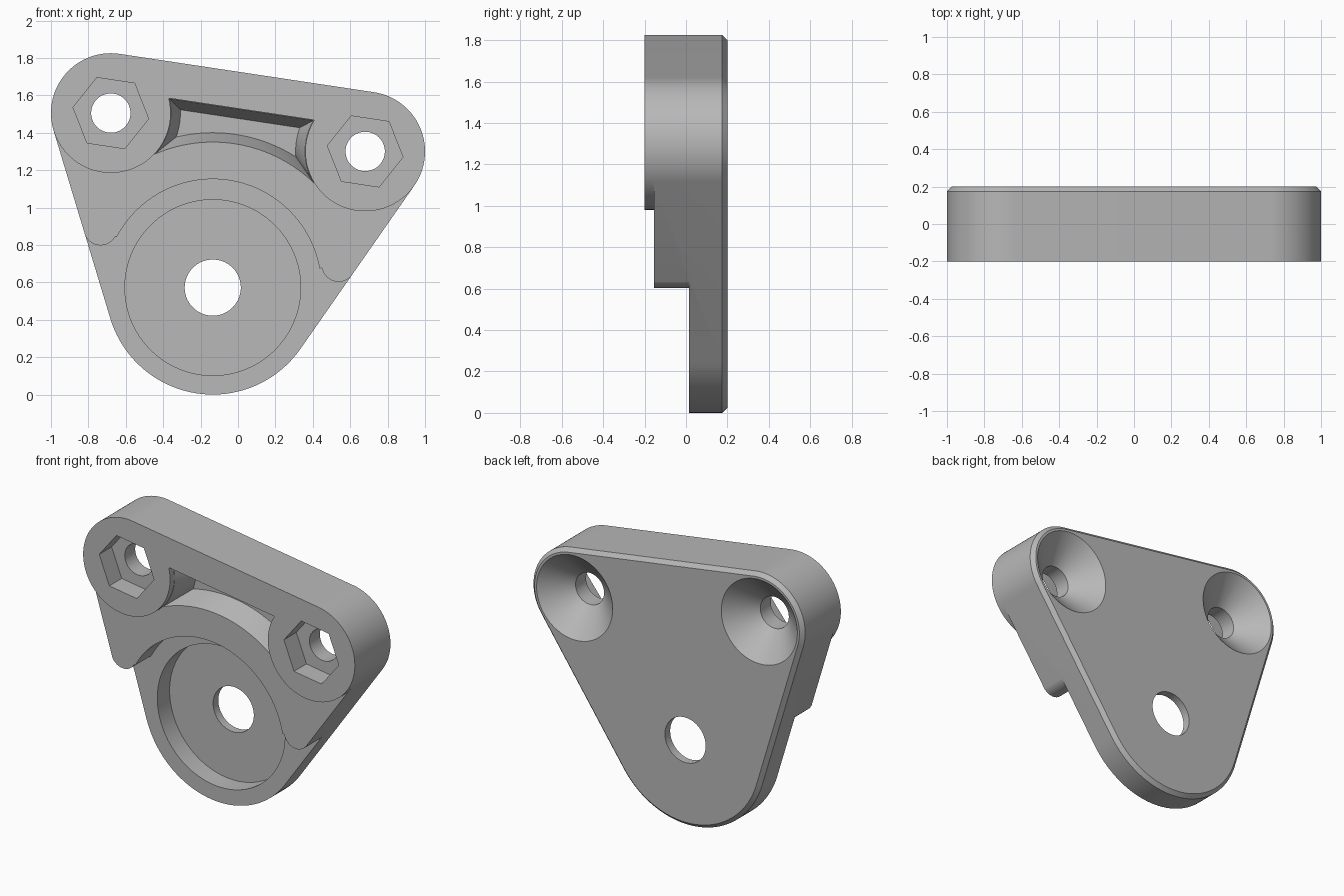
import bpy, bmesh
from math import sin, cos, asin, acos, atan2, radians, degrees, hypot

if "Cube" in bpy.data.objects:
    bpy.data.objects.remove(bpy.data.objects["Cube"])

# Main centres (x, z) and radii of the three corners
LEFT, RIGHT, HUB = (-0.68, 1.505), (0.68, 1.30), (-0.135, 0.572)
EAR_R, HUB_R, ARC_R, TIP_R = 0.32, 0.572, 0.58, 0.09
TILT = degrees(atan2(RIGHT[1] - LEFT[1], RIGHT[0] - LEFT[0]))
FRONT, BACK, STEP, PLATE = -0.2, 0.2, -0.155, 0.015


def arc(c, r, a0, a1, n=40):
    return [(c[0] + r * cos(radians(a0 + (a1 - a0) * i / n)),
             c[1] + r * sin(radians(a0 + (a1 - a0) * i / n))) for i in range(n + 1)]


def circle(c, r, n=72, turn=0):
    return arc(c, r, turn, turn + 360, n)[:-1]


def angle(p, q):
    return degrees(atan2(q[1] - p[1], q[0] - p[0]))


def tangent(c, side):
    """Direction of the outer tangent normal shared by an ear and the hub."""
    d = hypot(HUB[0] - c[0], HUB[1] - c[1])
    return (angle(c, HUB) + side * degrees(acos((EAR_R - HUB_R) / d))) % 360


def loft(name, rings):
    """Closed solid through equal-sized outlines, each given with its depth y."""
    bm = bmesh.new()
    loops = [[bm.verts.new((x, y, z)) for x, z in pts] for pts, y in rings]
    n = len(loops[0])
    for a, b in zip(loops, loops[1:]):
        for i in range(n):
            j = (i + 1) % n
            bm.faces.new((a[i], a[j], b[j], b[i]))
    bm.faces.new(loops[0])
    bm.faces.new(loops[-1])
    bmesh.ops.recalc_face_normals(bm, faces=bm.faces)
    mesh = bpy.data.meshes.new(name)
    bm.to_mesh(mesh)
    bm.free()
    obj = bpy.data.objects.new(name, mesh)
    bpy.context.collection.objects.link(obj)
    return obj


TAN_L, TAN_R = tangent(LEFT, -1), tangent(RIGHT, 1)


# Rounded triangular body with a chamfered back edge
def outline(inset):
    return (arc(LEFT, EAR_R - inset, 90 + TILT, TAN_L)
            + arc(HUB, HUB_R - inset, TAN_L, TAN_R)
            + arc(RIGHT, EAR_R - inset, TAN_R, 450 + TILT))


body = loft("bracket_body", [(outline(0), FRONT), (outline(0), BACK - 0.025),
                             (outline(0.025), BACK)])


def close_below(path):
    """Extend a left-to-right path outwards and down into a cutting outline."""
    return [(-1.6, path[0][1])] + path + [(1.6, path[-1][1]), (1.6, -0.5), (-1.6, -0.5)]


cutters = []

# Lower step: leaves the thin plate around the hub, with rounded tips
tip_l, tip_r = (-0.735, 0.888), (0.538, 0.693)
to_l, to_r = angle(tip_l, HUB), angle(tip_r, HUB) % 360
step = close_below(arc(tip_l, TIP_R, TAN_L, to_l + 360, 16)
                   + arc(HUB, ARC_R, to_l + 180, to_r - 180, 64)
                   + arc(tip_r, TIP_R, to_r, TAN_R, 16))
cutters.append(loft("lower_step_cutter", [(step, -0.4), (step, PLATE)]))

# Shallow step: leaves the two round bosses and the top beam proud
rise = degrees(asin(0.125 / EAR_R))
face = close_below(arc(LEFT, EAR_R, TAN_L, 360 + rise + TILT)
                   + arc(RIGHT, EAR_R, 180 - rise + TILT, TAN_R))
cutters.append(loft("boss_step_cutter", [(face, -0.35), (face, STEP)]))


# Tapered pocket between the bosses
def pocket(inset):
    ear, low = EAR_R + 0.002 + inset, 0.778 + inset
    up = degrees(asin((0.123 - inset) / ear))
    hits = []
    for c in (LEFT, RIGHT):
        d = hypot(HUB[0] - c[0], HUB[1] - c[1])
        at_ear = degrees(acos((ear**2 + d**2 - low**2) / (2 * ear * d)))
        at_hub = degrees(acos((low**2 + d**2 - ear**2) / (2 * low * d)))
        hits.append((at_ear, at_hub))
    (ear_l, hub_l), (ear_r, hub_r) = hits
    return (arc(LEFT, ear, up + TILT, angle(LEFT, HUB) + ear_l, 16)
            + arc(HUB, low, angle(HUB, LEFT) - hub_l, angle(HUB, RIGHT) + hub_r, 32)[1:-1]
            + arc(RIGHT, ear, angle(RIGHT, HUB) % 360 - ear_r, 180 - up + TILT, 16))


cutters.append(loft("pocket_cutter", [(pocket(0), STEP - 0.01), (pocket(0), STEP),
                                      (pocket(0.05), 0.0)]))

# Hub recess and its through hole
wide, narrow = circle(HUB, 0.47, 96), circle(HUB, 0.15, 96)
cutters.append(loft("hub_cutter", [(wide, -0.3), (wide, 0.145), (narrow, 0.145), (narrow, 0.3)]))

# Hexagonal nut pockets in front, countersunk bolt holes from the back
for side, c in (("left", RIGHT), ("right", LEFT)):
    nut = circle(c, 0.204, 6, TILT)
    cutters.append(loft(side + "_nut_cutter", [(nut, -0.3), (nut, -0.07)]))
    cutters.append(loft(side + "_bolt_cutter", [
        (circle(c, 0.105), -0.1), (circle(c, 0.105), 0.04),
        (circle(c, 0.28), BACK), (circle(c, 0.335), BACK + 0.05)]))

# Cut the body and discard the cutters
bpy.ops.object.select_all(action="DESELECT")
bpy.context.view_layer.objects.active = body
body.select_set(True)
for cutter in cutters:
    cutter.hide_render = True
    mod = body.modifiers.new(cutter.name, "BOOLEAN")
    mod.operation, mod.solver, mod.object = "DIFFERENCE", "EXACT", cutter
    bpy.ops.object.modifier_apply(modifier=mod.name)
    bpy.data.objects.remove(cutter)

# Plain grey finish
grey = bpy.data.materials.new("plain_grey")
grey.use_nodes = True
colour = (0.48, 0.48, 0.48, 1)
grey.diffuse_color = colour
grey.node_tree.nodes["Principled BSDF"].inputs["Base Color"].default_value = colour
body.data.materials.clear()
body.data.materials.append(grey)
bpy.ops.object.shade_smooth_by_angle(angle=radians(25))
